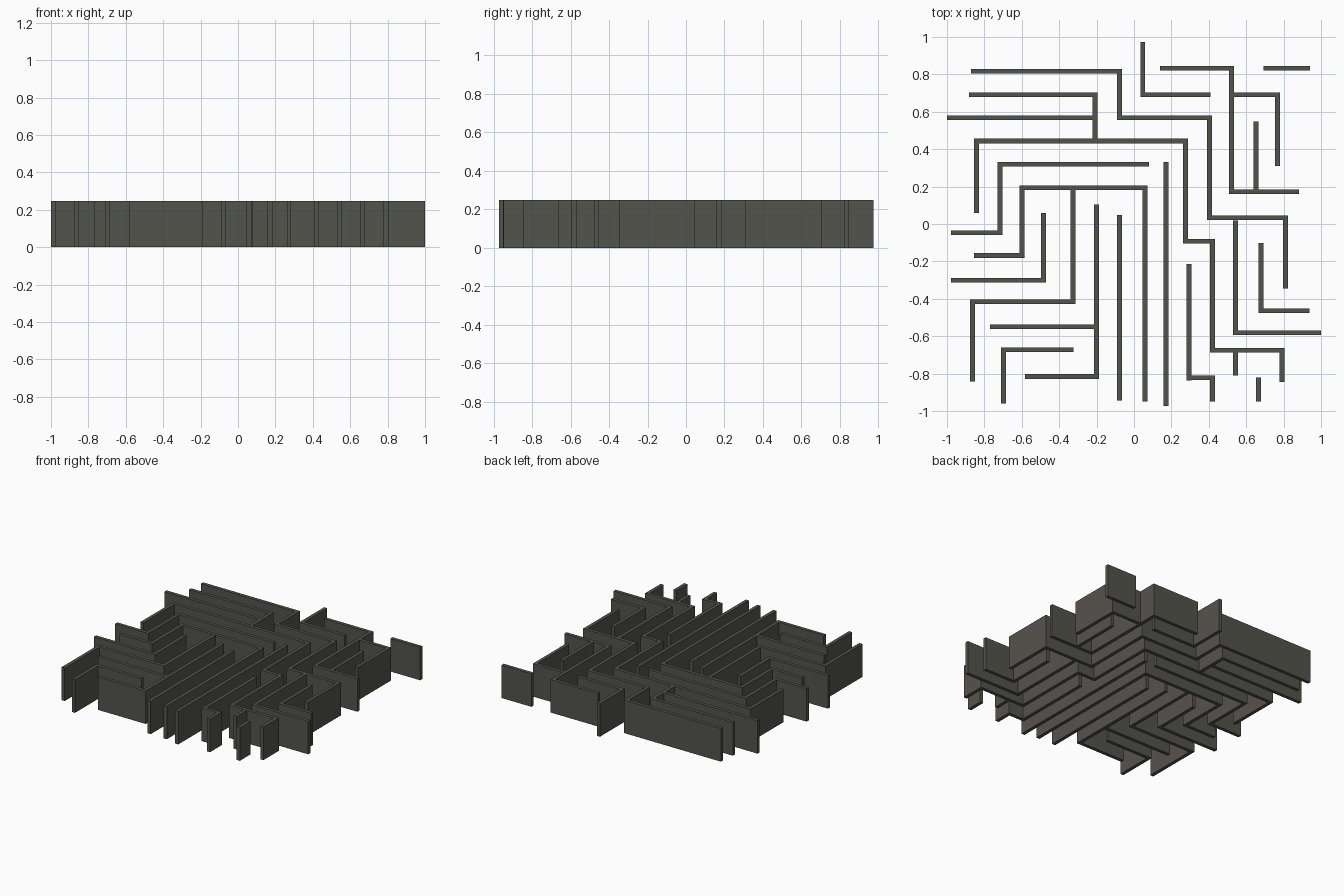
import bpy, bmesh
from mathutils import Vector

if "Cube" in bpy.data.objects:
    bpy.data.objects.remove(bpy.data.objects["Cube"])

HEIGHT = 0.248
HALF = 0.0128          # half of wall thickness
SHIFT_Y = -0.004       # centres the plan on y = 0

mat = bpy.data.materials.new("dark stone grey")
mat.diffuse_color = (0.088, 0.087, 0.074, 1)
mat.use_nodes = True
mat.node_tree.nodes["Principled BSDF"].inputs["Base Color"].default_value = mat.diffuse_color


def wall(name, axis, x, y, *stops):
    """Right-angled wall: starts at (x, y), moves along axis to the first stop,
    then along the other axis to the next one, and so on."""
    pts = [Vector((x, y))]
    for s in stops:
        p = pts[-1].copy()
        p[axis] = s
        pts.append(p)
        axis = 1 - axis
    # mitred outline on both sides of the centre line
    dirs = [(b - a).normalized() for a, b in zip(pts, pts[1:])]
    normals = [Vector((-d.y, d.x)) for d in dirs]
    offs = [normals[0]] + [a + b for a, b in zip(normals, normals[1:])] + [normals[-1]]
    bm = bmesh.new()
    rings = []
    for p, o in zip(pts, offs):
        l, r = p + o * HALF, p - o * HALF
        rings.append([bm.verts.new((q.x, q.y + SHIFT_Y, z))
                      for q, z in ((l, 0), (r, 0), (r, HEIGHT), (l, HEIGHT))])
    for a, b in zip(rings, rings[1:]):
        for i in range(4):
            j = (i + 1) % 4
            bm.faces.new((a[i], a[j], b[j], b[i]))
    bm.faces.new(rings[0])
    bm.faces.new(rings[-1])
    bmesh.ops.recalc_face_normals(bm, faces=bm.faces)
    me = bpy.data.meshes.new(name)
    bm.to_mesh(me)
    bm.free()
    me.materials.append(mat)
    bpy.context.collection.objects.link(bpy.data.objects.new(name, me))


X, Y = 0, 1
# long stepped walls
wall("outer_step_wall", X, -0.872, 0.821, -0.078, 0.572, 0.404, 0.037, 0.81, -0.342)
wall("inner_step_wall", Y, -0.842, 0.064, 0.447, 0.275, -0.088, 0.42, -0.671, 0.791, -0.842)
# back left walls
wall("back_left_hook_wall", X, -0.882, 0.695, -0.209, 0.46)
wall("back_left_straight_wall", X, -1.0, 0.572, -0.222)
# left and middle walls
wall("left_zigzag_wall", X, -0.979, -0.043, -0.717, 0.323, 0.08)
wall("centre_arch_wall", X, -0.856, -0.165, -0.599, 0.198, 0.059, -0.944)
wall("left_hook_wall", X, -0.979, -0.297, -0.484, 0.064)
wall("centre_branch_wall", Y, -0.864, -0.838, -0.412, -0.326, 0.185)
wall("left_short_wall", X, -0.77, -0.545, -0.213)
wall("front_left_corner_wall", Y, -0.697, -0.955, -0.668, -0.324)
wall("front_left_hook_wall", X, -0.583, -0.812, -0.2, 0.107)
# long straight lanes
wall("lane_wall_left", Y, -0.078, 0.053, -0.94)
wall("lane_wall_right", Y, 0.171, 0.335, -0.968)
wall("lane_wall_short", Y, 0.294, -0.211, -0.832)
wall("lane_foot_wall", X, 0.307, -0.818, 0.42, -0.946)
# back right walls
wall("back_corner_wall", Y, 0.047, 0.978, 0.695, 0.409)
wall("back_right_zigzag_wall", X, 0.139, 0.837, 0.521, 0.176, 0.882)
wall("back_right_hook_wall", X, 0.534, 0.695, 0.767, 0.314)
wall("back_right_loose_wall", X, 0.693, 0.837, 0.941)
wall("back_right_stub_wall", Y, 0.652, 0.553, 0.189)
# front right walls
wall("right_corner_wall", Y, 0.543, 0.024, -0.578, 1.0)
wall("right_inner_corner_wall", Y, 0.679, -0.098, -0.46, 0.939)
wall("front_right_stub_wall", Y, 0.543, -0.684, -0.805)
wall("front_right_loose_wall", Y, 0.666, -0.818, -0.944)
